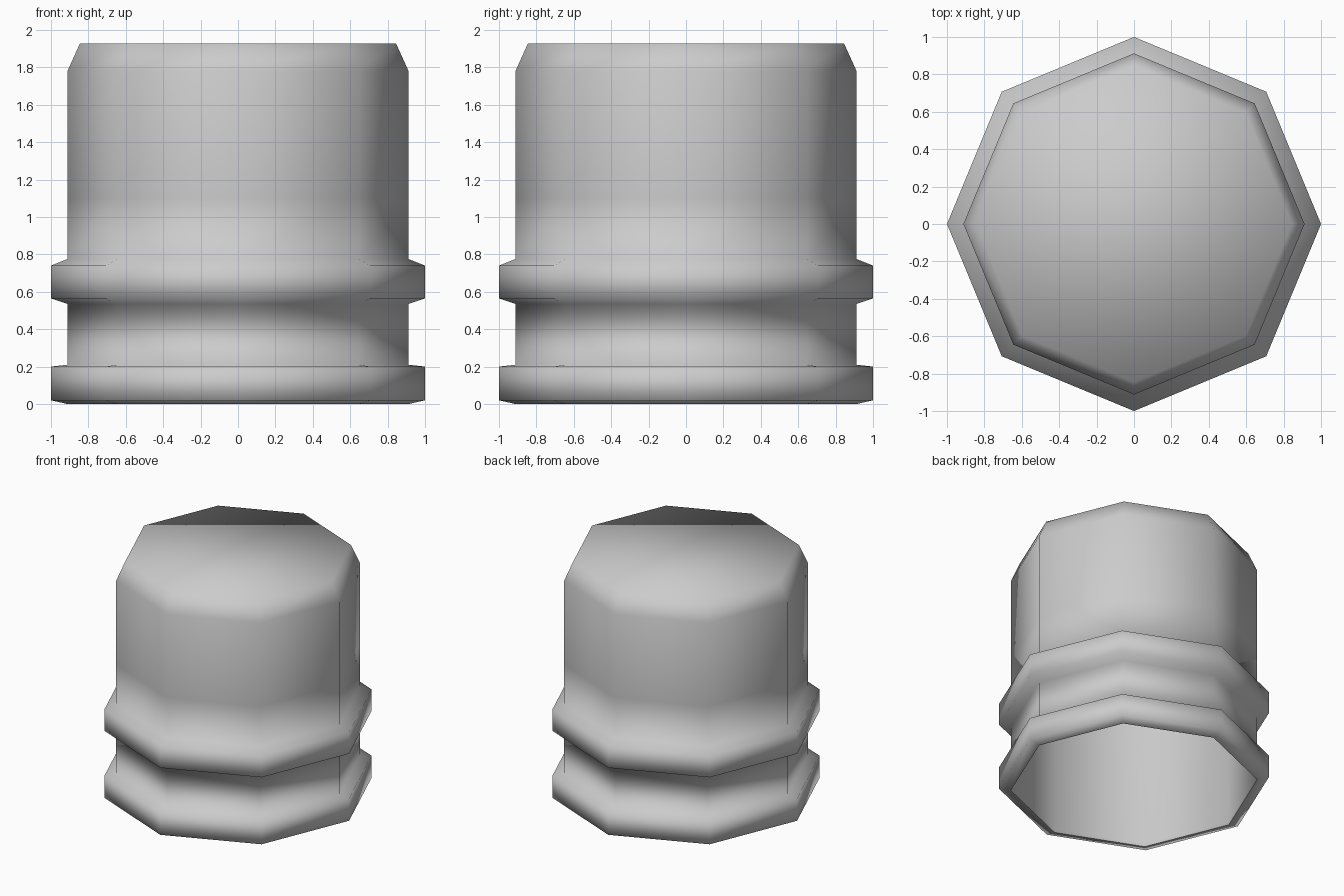
import bpy, bmesh
from math import cos, sin, pi

cube = bpy.data.objects.get("Cube")
if cube:
    bpy.data.objects.remove(cube)

SIDES = 8

grey = bpy.data.materials.new("plain grey")
grey.use_nodes = True
colour = (0.6, 0.6, 0.6, 1)
grey.diffuse_color = colour
grey.node_tree.nodes["Principled BSDF"].inputs["Base Color"].default_value = colour


def lathe(name, profile, inward=False):
    """Turn (radius, height) points into a smooth eight-sided shell with a capped top."""
    bm = bmesh.new()
    rings = [[bm.verts.new((r * cos(2 * pi * i / SIDES), r * sin(2 * pi * i / SIDES), z))
              for i in range(SIDES)] for r, z in profile]
    for low, high in zip(rings, rings[1:]):
        for i in range(SIDES):
            j = (i + 1) % SIDES
            bm.faces.new((low[i], low[j], high[j], high[i]))
    bm.faces.new(rings[-1])
    if inward:
        bmesh.ops.reverse_faces(bm, faces=bm.faces[:])
    for face in bm.faces:
        face.smooth = True
    mesh = bpy.data.meshes.new(name)
    bm.to_mesh(mesh)
    bm.free()
    mesh.materials.append(grey)
    obj = bpy.data.objects.new(name, mesh)
    bpy.context.collection.objects.link(obj)
    return obj


BODY, RIM, TOP = 0.912, 1.0, 0.845

# Outer shell: bottom flange, neck, collar, barrel and chamfered top
lathe("outer_shell", [
    (BODY, 0), (RIM, 0.02), (RIM, 0.2), (BODY, 0.21),
    (BODY, 0.535), (RIM, 0.565), (RIM, 0.74), (BODY, 0.775),
    (BODY, 1.1), (BODY, 1.78), (TOP, 1.928),
])

# Hollow inside, open at the bottom
lathe("inner_wall", [(BODY, 0), (BODY - 0.01, 0.02), (BODY - 0.01, 1.77), (TOP - 0.01, 1.915)],
      inward=True)
